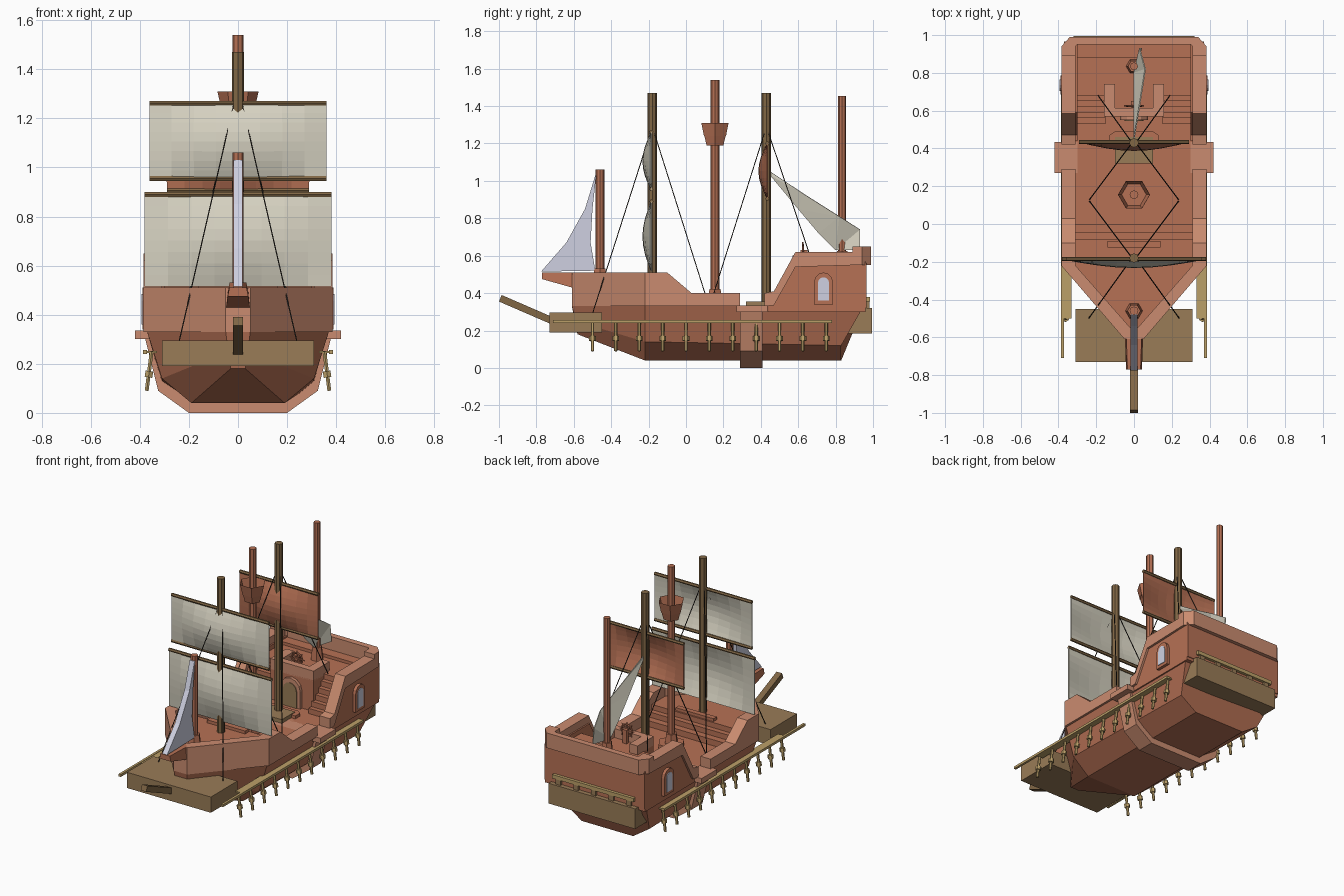
import bpy, bmesh, math
from mathutils import Vector, Matrix

if "Cube" in bpy.data.objects:
    bpy.data.objects.remove(bpy.data.objects["Cube"])


def material(name, rgb):
    m = bpy.data.materials.new(name)
    m.use_nodes = True
    m.diffuse_color = (*rgb, 1)
    m.node_tree.nodes["Principled BSDF"].inputs["Base Color"].default_value = (*rgb, 1)
    return m


HULL = material("terracotta", (.47, .165, .09))
TRIM = material("light_terracotta", (.59, .26, .16))
WOOD = material("brown_wood", (.32, .2, .095))
SPAR = material("dark_wood", (.22, .135, .06))
TAN = material("tan_wood", (.5, .35, .14))
CANVAS = material("cream_canvas", (.68, .65, .54))
PALE = material("pale_blue", (.62, .63, .75))
ROPE = material("dark_rope", (.03, .025, .02))


def finish(name, bm, mat, mirror=False, thick=0):
    bmesh.ops.recalc_face_normals(bm, faces=bm.faces)
    me = bpy.data.meshes.new(name)
    bm.to_mesh(me)
    bm.free()
    me.materials.append(mat)
    ob = bpy.data.objects.new(name, me)
    bpy.context.collection.objects.link(ob)
    if mirror:
        ob.modifiers.new("Mirror", "MIRROR")
    if thick:
        sol = ob.modifiers.new("Thickness", "SOLIDIFY")
        sol.thickness, sol.offset = thick, 0
    return ob


def loft(name, rings, mat, mirror=False):
    bm = bmesh.new()
    vs = [[bm.verts.new(p) for p in r] for r in rings]
    n = len(vs[0])
    for a, b in zip(vs, vs[1:]):
        for i in range(n):
            j = (i + 1) % n
            bm.faces.new((a[i], a[j], b[j], b[i]))
    bm.faces.new(vs[0])
    bm.faces.new(vs[-1])
    return finish(name, bm, mat, mirror)


def wall(name, stations, mat):
    # Each station: inner plan point, outer plan point, bottom and top height
    loft(name, [[(*i, lo), (*o, lo), (*o, hi), (*i, hi)] for i, o, lo, hi in stations], mat, True)


def box(name, x, y, z, mat, mirror=False):
    loft(name, [[(x[0], b, z[0]), (x[1], b, z[0]), (x[1], b, z[1]), (x[0], b, z[1])] for b in y], mat, mirror)


def add_tube(bm, a, b, r, sides=8, r2=None):
    a, b = Vector(a), Vector(b)
    rot = (b - a).to_track_quat('Z', 'Y').to_matrix().to_4x4() @ Matrix.Rotation(math.pi / 2, 4, 'Z')
    bmesh.ops.create_cone(bm, cap_ends=True, segments=sides, radius1=r, radius2=r if r2 is None else r2,
                          depth=(b - a).length, matrix=Matrix.Translation((a + b) / 2) @ rot)


def tube(name, a, b, r, mat, sides=8, r2=None, mirror=False):
    bm = bmesh.new()
    add_tube(bm, a, b, r, sides, r2)
    finish(name, bm, mat, mirror)


def arch(name, w, h, depth, loc, turn, mat, mirror=False):
    pts = [(-w, 0), (w, 0)]
    pts += [(w * math.cos(t * math.pi / 6), h - w + w * math.sin(t * math.pi / 6)) for t in range(7)]
    bm = bmesh.new()
    f = bm.faces.new([bm.verts.new((x, 0, z)) for x, z in pts])
    ext = bmesh.ops.extrude_face_region(bm, geom=[f])["geom"]
    bmesh.ops.translate(bm, vec=(0, -depth, 0), verts=[v for v in ext if isinstance(v, bmesh.types.BMVert)])
    bm.transform(Matrix.Translation(loc) @ Matrix.Rotation(turn, 4, 'Z'))
    finish(name, bm, mat, mirror)


def section(half):
    return half + [(-x, y, z) for x, y, z in reversed(half)]


# Hull, midship band and gangway lips
loft("hull", [
    section([(.03, -.58, .18), (.04, -.59, .25), (.05, -.61, .33)]),
    section([(.19, -.22, .04), (.31, -.22, .14), (.37, -.22, .33)]),
    section([(.19, .83, .04), (.31, .83, .12), (.37, .95, .33)])], HULL)
loft("midship_band", [section([(.2, y, 0), (.325, y, .09), (.385, y, .33)]) for y in (.29, .41)], TRIM)
box("gangway_lip", (.3, .42), (.27, .435), (.3, .335), TRIM, True)

# Bulwarks
wall("fore_bulwark", [((.31, .29), (.385, .29), .33, .4), ((.31, .03), (.385, .03), .33, .4),
                      ((.31, -.1), (.385, -.1), .33, .51), ((.31, -.22), (.385, -.22), .33, .51),
                      ((.01, -.56), (.05, -.61), .33, .51), ((0, -.56), (0, -.61), .33, .51)], TRIM)
wall("aft_side", [((.3, .44), (.37, .44), .3, .36), ((.3, .47), (.37, .47), .3, .36),
                  ((.3, .59), (.37, .59), .3, .57), ((.3, .96), (.37, .96), .3, .57)], HULL)
wall("aft_rail", [((.31, .42), (.385, .42), .33, .4), ((.31, .47), (.385, .47), .335, .41),
                  ((.31, .585), (.385, .585), .54, .62), ((.31, .91), (.385, .91), .55, .62)], TRIM)
wall("stern_rail", [((.31, .89), (.385, .89), .55, .65), ((.31, .94), (.385, .94), .55, .65),
                    ((.3, .95), (.34, .99), .55, .65), ((0, .95), (0, .99), .55, .65)], TRIM)
box("transom", (-.37, .37), (.88, .965), (.32, .56), HULL)

# Bow nose
loft("bow_nose", [section([(a * 1.2, y, lo), (a, y, .51)]) for a, y, lo in
                  ((.045, -.56, .42), (.04, -.61, .43), (.035, -.77, .475))], HULL)

# Decks and steps
loft("foredeck", [section([(.32, -.08, z), (.32, -.22, z), (.02, -.56, z)]) for z in (.32, .44)], HULL)
for i in range(2):
    box("fore_step", (-.31, .31), (-.1, -.045 + i * .045), (.32, .405 - i * .035), HULL)
box("fore_threshold", (-.14, .14), (-.125, -.09), (.43, .46), HULL)
box("aft_cabin", (-.16, .16), (.57, .9), (.32, .54), HULL)
box("aft_deck", (-.31, .31), (.68, .9), (.32, .54), HULL)
for i in range(5):
    box("aft_step", (.15, .31), (.53 + i * .03, .7), (.32, .365 + i * .035), HULL, True)
wall("cabin_parapet", [((.1, .74), (.16, .74), .53, .6), ((.1, .615), (.16, .57), .53, .6),
                       ((0, .615), (0, .57), .53, .6)], TRIM)
loft("hatch_frame", [section([(.13, .42, z), (.13, .47, z), (.1, .49, z)]) for z in (.33, .35)], HULL)
box("hatch_cover", (-.1, .1), (.32, .46), (.33, .355), WOOD)

# Door and side windows
arch("door_frame", .075, .19, .025, (0, .575, .33), 0, TRIM)
arch("door", .05, .16, .03, (0, .575, .33), 0, WOOD)
arch("window_frame", .05, .17, .025, (.365, .735, .34), math.pi / 2, HULL, True)
arch("window_pane", .03, .125, .029, (.365, .735, .36), math.pi / 2, PALE, True)

# End platforms, stern balustrade and bowsprit
box("bow_platform", (-.31, .31), (-.73, -.45), (.19, .295), WOOD)
box("stern_platform", (-.32, .32), (.72, .995), (.185, .32), WOOD)
box("stern_handrail", (-.3, .3), (.945, .985), (.355, .38), TAN)
for i in range(5):
    x = -.26 + i * .13
    box("stern_baluster", (x - .018, x + .018), (.95, .98), (.32, .356), WOOD)
loft("bowsprit", [[(x, y + s * .014, z + s * .035) for x, s in ((-.02, 0), (.02, 0), (.02, 1), (-.02, 1))]
                  for y, z in ((-1, .355), (-.7, .225))], SPAR)

# Side rails with hanging pegs
box("side_rail", (.37, .386), (-.71, .78), (.24, .256), TAN, True)
box("side_rail_bracket", (.33, .375), (-.5, .78), (.243, .253), TAN, True)
pegs = bmesh.new()
for i in range(11):
    y = -.5 + i * .125
    add_tube(pegs, (.352, y, .25), (.372, y, .09), .009, 6)
    add_tube(pegs, (.361, y, .17), (.365, y, .145), .018, 6)
finish("side_pegs", pegs, TAN, True)

# Masts, collars and lookout
tube("fore_spar_mast", (0, -.18, .43), (0, -.18, 1.47), .025, SPAR)
tube("aft_spar_mast", (0, .43, .33), (0, .43, 1.47), .025, SPAR)
for name, y, lo, hi, r in (("bow_mast", -.46, .44, 1.06, .023), ("main_mast", .155, .33, 1.54, .023),
                           ("stern_mast", .835, .54, 1.455, .021)):
    tube(name, (0, y, lo), (0, y, hi), r, HULL)
    tube(name + "_collar", (0, y, lo), (0, y, lo + r * 4), r * 2, HULL, 6, r * 1.5)
tube("main_mast_foot", (0, .155, .33), (0, .155, .36), .085, HULL, 6)
nest = bmesh.new()
add_tube(nest, (0, .155, 1.19), (0, .155, 1.31), .052, 6, .084)
top = max(nest.faces, key=lambda f: f.calc_center_median().z)
bmesh.ops.inset_region(nest, faces=[top], thickness=.016)
bmesh.ops.translate(nest, vec=(0, 0, -.07), verts=top.verts)
finish("lookout_basket", nest, HULL)


# Square sails with their yards
def square_sail(name, w, y, lo, hi, mat, yards):
    bm = bmesh.new()
    n = 8
    grid = [[bm.verts.new((w * (2 * i / n - 1),
                           y - .045 * math.sin(math.pi * i / n) * math.sin(math.pi * j / n),
                           lo + (hi - lo) * j / n)) for i in range(n + 1)] for j in range(n + 1)]
    for j in range(n):
        for i in range(n):
            bm.faces.new((grid[j][i], grid[j][i + 1], grid[j + 1][i + 1], grid[j + 1][i]))
    finish(name, bm, mat, thick=.006)
    for z in yards:
        tube(name + "_yard", (-w, y, z), (w, y, z), .011, SPAR, 6)


square_sail("upper_fore_sail", .36, -.185, .95, 1.26, CANVAS, (.955, 1.262))
square_sail("lower_fore_sail", .38, -.185, .515, .89, CANVAS, (.89,))
square_sail("aft_sail", .29, .435, .905, 1.2, HULL, (.905, 1.2))


# Triangular sails, as strips from the peak
def strip_sail(name, left, right, mat, thick):
    bm = bmesh.new()
    a, b = [[bm.verts.new(p) for p in side] for side in (left, right)]
    for i in range(len(a) - 1):
        bm.faces.new((a[i], a[i + 1], b[i + 1], b[i]))
    bmesh.ops.triangulate(bm, faces=bm.faces)
    finish(name, bm, mat, thick=thick)


strip_sail("bow_sail", [(0, -.485, 1.03), (0, -.54, .85), (0, -.64, .67), (0, -.775, .515)],
           [(0, -.48, 1.03), (0, -.5, .85), (0, -.51, .67), (0, -.485, .52)], PALE, .036)
strip_sail("stern_sail", [(0, .45, 1.05), (.03, .63, .93), (.06, .82, .81), (.03, .93, .74)],
           [(0, .45, 1.03), (0, .6, .85), (0, .71, .72), (0, .8, .63)], CANVAS, .006)
strip_sail("stern_sail_foot", [(.06, .82, .81), (.03, .93, .74)],
           [(0, .8, .63), (.04, .93, .63)], CANVAS, .006)

# Rigging
for y, end in ((-.18, (.24, -.5, .29)), (-.18, (.235, .12, .34)),
               (.43, (.235, .13, .34)), (.43, (.19, .68, .55))):
    tube("rigging_rope", (.01, y, 1.29), end, .003, ROPE, 4, mirror=True)

# Steering wheel
wheel = bmesh.new()
hub = Vector((0, .625, .62))
rim = [hub + Vector((math.cos(k * math.pi / 4), 0, math.sin(k * math.pi / 4))) * .04 for k in range(8)]
for k in range(8):
    add_tube(wheel, rim[k], rim[(k + 1) % 8], .006, 6)
    add_tube(wheel, hub, hub + (rim[k] - hub) * 1.35, .004, 4)
add_tube(wheel, hub - Vector((0, .012, 0)), hub + Vector((0, .025, 0)), .012, 6)
finish("steering_wheel", wheel, HULL)
box("wheel_post", (-.015, .015), (.63, .65), (.53, .63), HULL)
